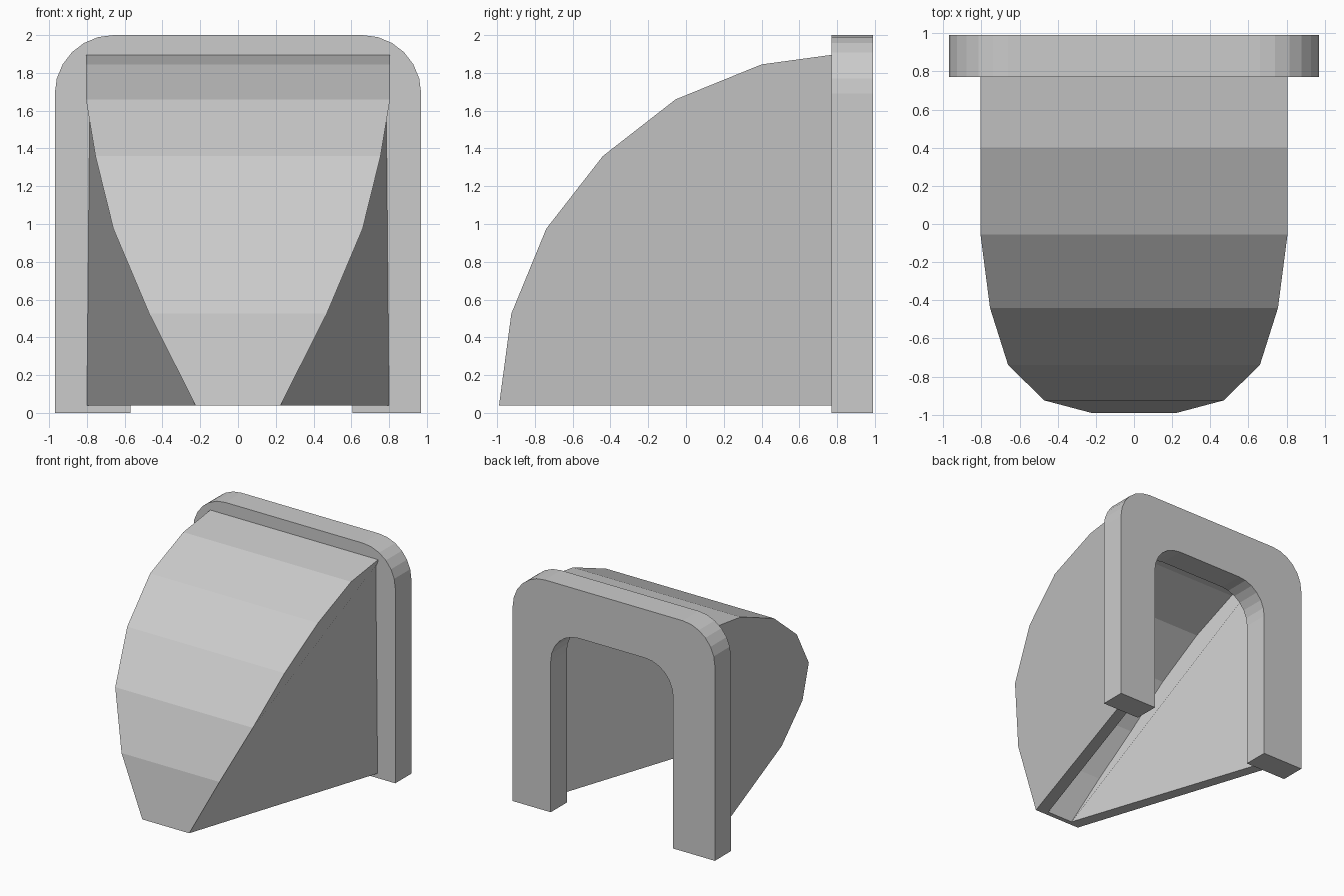
import bpy, bmesh
from math import sin, cos, pi
from mathutils import Vector

if "Cube" in bpy.data.objects:
    bpy.data.objects.remove(bpy.data.objects["Cube"])


def add_object(name, bm):
    bmesh.ops.recalc_face_normals(bm, faces=bm.faces)
    mesh = bpy.data.meshes.new(name)
    bm.to_mesh(mesh)
    bm.free()
    obj = bpy.data.objects.new(name, mesh)
    bpy.context.collection.objects.link(obj)
    return obj


def arch(x0, x1, top, r, steps=6):
    """Outline of an upright arch with two rounded top corners, left to right."""
    pts = [(x0, 0)]
    for cx, start in ((x0 + r, pi), (x1 - r, pi / 2)):
        for i in range(steps + 1):
            a = start - i * pi / 2 / steps
            pts.append((cx + r * cos(a), top - r + r * sin(a)))
    return pts + [(x1, 0)]


# Back frame: upside-down U between an outer and an inner arch
def build_frame(y0, y1):
    bm = bmesh.new()
    outer, inner = arch(-0.97, 0.97, 2.0, 0.31), arch(-0.57, 0.605, 1.58, 0.27)
    rows = [[bm.verts.new((x, y, z)) for x, z in line]
            for line, y in ((outer, y0), (outer, y1), (inner, y1), (inner, y0))]
    for k in range(4):
        a, b = rows[k], rows[(k + 1) % 4]
        for i in range(len(a) - 1):
            bm.faces.new((a[i], a[i + 1], b[i + 1], b[i]))
    for i in (0, -1):
        bm.faces.new([row[i] for row in rows])
    return add_object("back_frame", bm)


# Hood: faceted roof strip (half width, y, z) with folded side walls, open below
STRIP = [(0.225, -0.99, 0.04), (0.47, -0.925, 0.525), (0.66, -0.74, 0.975),
         (0.755, -0.44, 1.36), (0.805, -0.055, 1.66), (0.805, 0.40, 1.845),
         (0.805, 0.84, 1.905)]
HEEL = (0.823, 0.84, 0.04)
WALL, ROOF = 0.10, 0.04


def inset(points):
    """Inner copy of the strip, moved in from the sides and below the roof."""
    out = []
    for i, (x, y, z) in enumerate(points):
        a, b = points[max(i - 1, 0)], points[min(i + 1, len(points) - 1)]
        n = Vector((b[2] - a[2], a[1] - b[1])).normalized() * ROOF
        if i == 0:
            n.y = 0
        if i == len(points) - 1:
            n.x = 0
        out.append((x - WALL, y + n.x, z + n.y))
    return out


def build_hood():
    bm = bmesh.new()
    is_wall = bm.faces.layers.int.new("side_wall")
    shells = []
    for pts, heel_x in ((STRIP, HEEL[0]), (inset(STRIP), HEEL[0] - WALL)):
        sides = []
        for s in (-1, 1):
            edge = [bm.verts.new((s * x, y, z)) for x, y, z in pts]
            heel = bm.verts.new((s * heel_x, HEEL[1], HEEL[2]))
            group = 1 + 2 * len(shells) + len(sides)
            for verts in (edge, (edge[0], edge[-1], heel)):
                bm.faces.new(verts)[is_wall] = group
            sides.append((edge, heel))
        (left, _), (right, _) = sides
        for i in range(len(pts) - 1):
            bm.faces.new((left[i], right[i], right[i + 1], left[i + 1]))
        shells.append(sides)
    # Rims joining outer and inner shells
    for (oe, oh), (ie, ih) in zip(*shells):
        bm.faces.new((oe[0], oh, ih, ie[0]))
        bm.faces.new((oh, oe[-1], ie[-1], ih))
    for k in (0, -1):
        bm.faces.new((shells[0][0][0][k], shells[0][1][0][k],
                      shells[1][1][0][k], shells[1][0][0][k]))
    obj = add_object("hood", bm)

    # Each folded wall is shaded as one flat panel
    mesh = obj.data
    groups = [d.value for d in mesh.attributes["side_wall"].data]
    panel = {g: Vector() for g in groups}
    for p in mesh.polygons:
        panel[groups[p.index]] += p.normal * p.area
    normals = [Vector((0, 0, 1))] * len(mesh.loops)
    for p in mesh.polygons:
        g = groups[p.index]
        for li in p.loop_indices:
            normals[li] = panel[g].normalized() if g else p.normal.copy()
    mesh.shade_smooth()
    mesh.normals_split_custom_set(normals)
    return obj


build_frame(0.77, 0.99)
build_hood()
